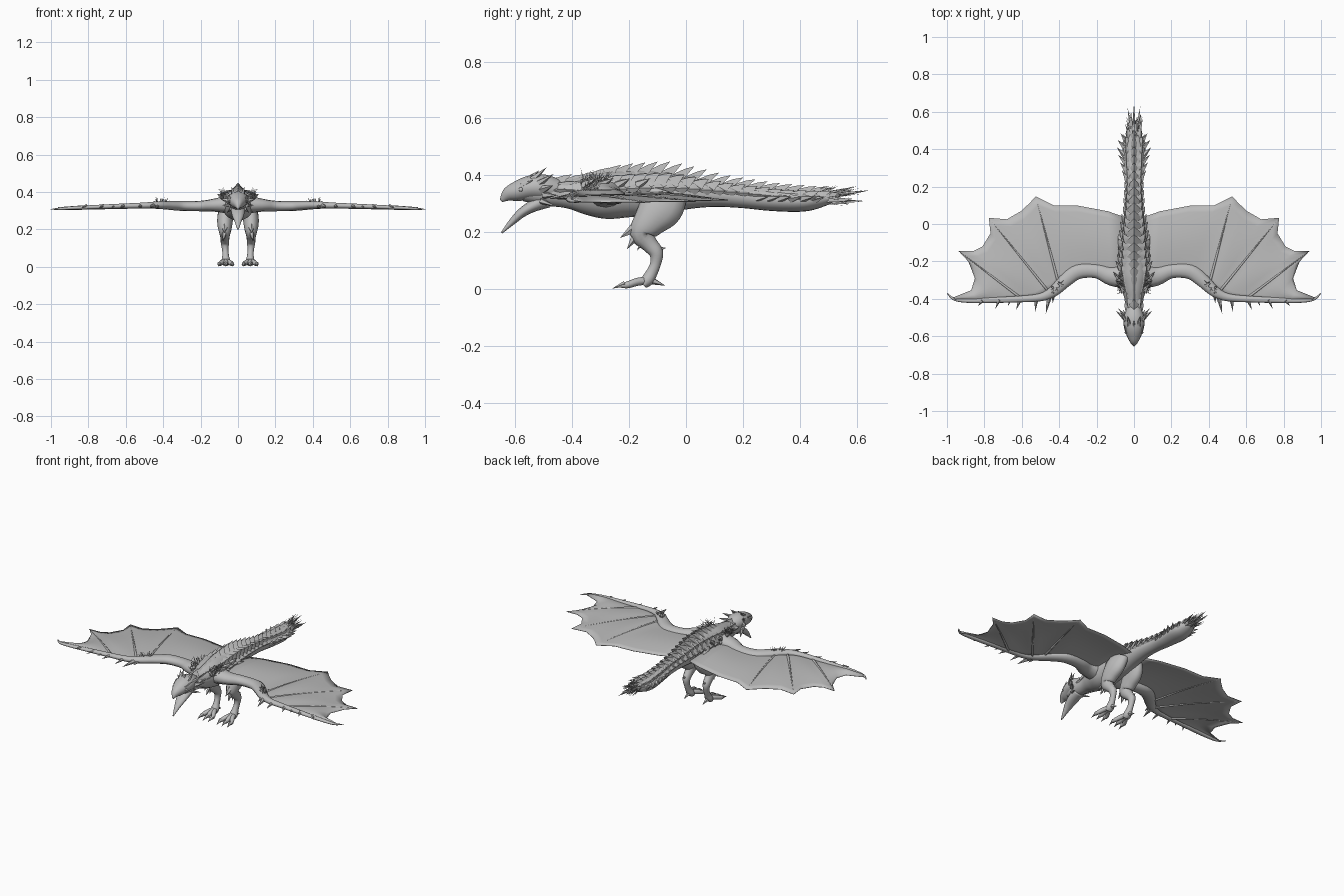
import bpy, bmesh, math, random
from mathutils import Vector as V

if "Cube" in bpy.data.objects:
    bpy.data.objects.remove(bpy.data.objects["Cube"])

random.seed(4)
grey = bpy.data.materials.new("scale_grey")
grey.diffuse_color = (0.5, 0.5, 0.5, 1)
grey.use_nodes = True
grey.node_tree.nodes["Principled BSDF"].inputs["Base Color"].default_value = grey.diffuse_color


def finish(name, bm, mirror=False, smooth=False, thick=0):
    bmesh.ops.recalc_face_normals(bm, faces=bm.faces)
    for f in bm.faces:
        f.smooth = smooth
    me = bpy.data.meshes.new(name)
    bm.to_mesh(me)
    bm.free()
    me.materials.append(grey)
    ob = bpy.data.objects.new(name, me)
    bpy.context.collection.objects.link(ob)
    if thick:
        m = ob.modifiers.new("thickness", 'SOLIDIFY')
        m.thickness, m.offset = thick, 0
    if mirror:
        ob.modifiers.new("mirror", 'MIRROR').use_mirror_merge = False
    return ob


def spline(rows, steps):
    """Catmull-Rom interpolation of rows of numbers."""
    out, n = [], len(rows)
    for i in range(n - 1):
        a, b, c, d = rows[max(i - 1, 0)], rows[i], rows[i + 1], rows[min(i + 2, n - 1)]
        for k in range(steps):
            t = k / steps
            out.append([0.5 * (2 * q + (r - p) * t + (2 * p - 5 * q + 4 * r - s) * t * t
                               + (3 * q - p - 3 * r + s) * t ** 3) for p, q, r, s in zip(a, b, c, d)])
    return out + [list(rows[-1])]


def tube(bm, rows, ref=(1, 0, 0), sides=12, steps=4):
    """Elliptical tube; each row is x, y, z, radius along ref, radius across."""
    pts, rings = spline(rows, steps), []
    for i, (x, y, z, a, b) in enumerate(pts):
        t = (V(pts[min(i + 1, len(pts) - 1)][:3]) - V(pts[max(i - 1, 0)][:3])).normalized()
        s = V(ref)
        s = (s - t * s.dot(t)).normalized()
        n = t.cross(s)
        rings.append([bm.verts.new(V((x, y, z)) + s * a * math.cos(u) + n * b * math.sin(u))
                      for u in (2 * math.pi * k / sides for k in range(sides))])
    for r, q in zip(rings, rings[1:]):
        for k in range(sides):
            j = (k + 1) % sides
            bm.faces.new((r[k], r[j], q[j], q[k]))
    bm.faces.new(rings[0])
    bm.faces.new(rings[-1])


def spike(bm, base, tip, r, n=5):
    base, tip = V(base), V(tip)
    d = (tip - base).normalized()
    s = d.orthogonal().normalized()
    t = d.cross(s)
    ring = [bm.verts.new(base + (s * math.cos(u) + t * math.sin(u)) * r)
            for u in (2 * math.pi * k / n for k in range(n))]
    top = bm.verts.new(tip)
    for k in range(n):
        bm.faces.new((ring[k], ring[(k + 1) % n], top))
    bm.faces.new(ring)


# Body, neck and tail: y, centre z, half width, half height
trunk = [(-.57, .345, .036, .036), (-.5, .34, .043, .046), (-.42, .335, .046, .05),
         (-.35, .332, .066, .07), (-.28, .33, .085, .083), (-.2, .335, .078, .082),
         (-.1, .338, .07, .078), (0, .338, .058, .058), (.1, .333, .048, .044),
         (.2, .325, .045, .04), (.3, .315, .052, .04), (.4, .31, .06, .038),
         (.46, .315, .048, .032), (.53, .325, .02, .015)]
bm = bmesh.new()
tube(bm, [(0, y, z, w, h) for y, z, w, h in trunk], sides=20, steps=5)
finish("body", bm, smooth=True)
fine = spline(trunk, 10)

# Overlapping armour scales in rows along the back
bm = bmesh.new()


def scale(y, ang, wid, length, lift):
    _, z, w, h = min(fine, key=lambda r: abs(r[0] - y))
    p = V((w * math.sin(ang), y, z + h * math.cos(ang)))
    n = V((math.sin(ang) / w, 0, math.cos(ang) / h)).normalized()
    c, d = V((n.z, 0, -n.x)), V((0, 1, 0))
    sunk = n * -0.008 - n * wid * 0.15
    L0, R0, L1, R1, T, C, M = [bm.verts.new(q) for q in (
        p - c * wid * .7 + sunk, p + c * wid * .7 + sunk,
        p - c * wid + d * length * .5 + sunk, p + c * wid + d * length * .5 + sunk,
        p + d * length + n * lift, p + n * .002, p + d * length * .5 + n * (lift * .5 + .004))]
    for f in ((C, L0, L1, M), (C, M, R1, R0), (M, L1, T), (M, T, R1), (L0, R0, R1, T, L1), (L0, C, R0)):
        bm.faces.new(f)


for i in range(22):
    y = -.47 + i * .043
    big = max(.45, 1 - abs(y + .15) / .75)
    scale(y, 0, .036 * big + .008, .07, .032 * big)
    for s in (1, -1):
        scale(y + .02, s * .75, .03 * big + .006, .058, .018 * big)
        scale(y, s * 1.35, .024 * big + .004, .05, .012 * big)
finish("back_scales", bm)

# Head: hooked upper beak and open lower jaw
bm = bmesh.new()
tube(bm, [(0, -.45, .345, .04, .04), (0, -.5, .357, .055, .046), (0, -.545, .357, .055, .043),
          (0, -.59, .345, .042, .036), (0, -.625, .333, .025, .025), (0, -.65, .31, .004, .006)])
tube(bm, [(0, -.49, .315, .036, .03), (0, -.535, .294, .036, .022), (0, -.575, .27, .03, .017),
          (0, -.61, .238, .017, .012), (0, -.648, .198, .003, .003)])
finish("head", bm, smooth=True)

# Crest horns, cheek frill and brow
bm = bmesh.new()
spike(bm, (0, -.57, .375), (0, -.515, .418), .016)
spike(bm, (0, -.61, .35), (0, -.585, .385), .012)
finish("nose_horns", bm)
bm = bmesh.new()
for base, tip, r in (((.025, -.54, .385), (.034, -.49, .428), .014),
                     ((.04, -.52, .37), (.075, -.465, .405), .014),
                     ((.045, -.505, .35), (.097, -.465, .365), .016),
                     ((.045, -.5, .33), (.085, -.45, .33), .013),
                     ((.035, -.51, .31), (.06, -.455, .29), .011),
                     ((.034, -.58, .362), (.055, -.535, .385), .011)):
    spike(bm, base, tip, r)
finish("head_spikes", bm, mirror=True)
bm = bmesh.new()
bmesh.ops.create_uvsphere(bm, u_segments=10, v_segments=6, radius=.008)
bmesh.ops.translate(bm, verts=bm.verts, vec=(.042, -.58, .35))
finish("eyes", bm, mirror=True, smooth=True)

# Wing arm and long leading finger
bm = bmesh.new()
tube(bm, [(.03, -.28, .335, .055, .07), (.12, -.28, .33, .036, .05), (.2, -.252, .325, .028, .038),
          (.3, -.255, .325, .026, .04), (.37, -.305, .328, .023, .036), (.43, -.36, .33, .02, .029),
          (.5, -.392, .328, .016, .021), (.62, -.402, .325, .013, .017), (.76, -.407, .32, .011, .015),
          (.88, -.41, .315, .009, .012), (.96, -.402, .31, .006, .008), (1.0, -.37, .308, .001, .002)],
     ref=(0, 0, 1))
finish("wing_arm", bm, mirror=True, smooth=True)

# Claws along the leading edge
bm = bmesh.new()
for x, y, tx, ty, r in ((.45, -.375, .472, -.482, .017), (.43, -.37, .435, -.425, .013),
                        (.52, -.395, .53, -.475, .012), (.61, -.405, .63, -.46, .011),
                        (.66, -.405, .675, -.44, .008), (.72, -.405, .742, -.455, .01),
                        (.81, -.41, .835, -.44, .009)):
    spike(bm, (x, y, .327), (tx, ty, .318), r, 6)
finish("wing_claws", bm, mirror=True)

# Wing membrane lofted between arm and scalloped trailing edge
lead = [(.03, -.25), (.12, -.27), (.22, -.25), (.32, -.26), (.4, -.33), (.41, -.34), (.42, -.35),
        (.43, -.36), (.45, -.37), (.47, -.38), (.5, -.39), (.54, -.395), (.6, -.4), (.66, -.4),
        (.74, -.405), (.84, -.408), (.96, -.402)]
trail = [(.03, .03), (.14, .068), (.3, .098), (.43, .1), (.525, .147), (.56, .11), (.605, .068),
         (.68, .025), (.776, .033), (.767, -.05), (.81, -.12), (.86, -.145), (.937, -.145),
         (.885, -.2), (.85, -.29), (.87, -.355), (.965, -.393)]
bm = bmesh.new()
N, rows = 10, []
for i, ((ax, ay), (bx, by)) in enumerate(zip(lead, trail)):
    sag = 0 if i in (4, 8, 12, 16) else .006
    row = []
    for k in range(N + 1):
        t = k / N
        x, y = ax + (bx - ax) * t, ay + (by - ay) * t
        row.append(bm.verts.new((x, y, .335 - .022 * x + math.sin(math.pi * t) * (.008 + sag) - .01 * t)))
    rows.append(row)
for r, q in zip(rows, rows[1:]):
    for k in range(N):
        bm.faces.new((r[k], q[k], q[k + 1], r[k + 1]))
finish("wing_membrane", bm, mirror=True, smooth=True, thick=.003)

# Finger bones under the membrane
bm = bmesh.new()
for i in (4, 8, 12):
    (ax, ay), (bx, by) = lead[i], trail[i]
    r = []
    for t in (0, .25, .5, .75, 1):
        x = ax + (bx - ax) * t
        rad = .008 - .0065 * t
        r.append((x, ay + (by - ay) * t, .335 - .022 * x + math.sin(math.pi * t) * .008 - .01 * t, rad, rad))
    tube(bm, r, ref=(0, 0, 1), sides=6, steps=2)
finish("wing_fingers", bm, mirror=True, smooth=True)

# Legs with toes
bm = bmesh.new()
tube(bm, [(.05, -.07, .335, .035, .075), (.065, -.09, .285, .042, .078), (.07, -.13, .235, .041, .058),
          (.07, -.155, .195, .034, .043), (.07, -.13, .16, .025, .03), (.07, -.105, .128, .022, .025),
          (.068, -.107, .09, .017, .019), (.066, -.12, .058, .018, .02), (.065, -.135, .032, .024, .022),
          (.065, -.15, .014, .02, .014)])
for x in (.032, .065, .098):
    tube(bm, [(.065, -.13, .03, .014, .014), ((x + .065) / 2, -.17, .026, .014, .014),
              (x, -.205, .015, .012, .012), (x, -.228, .014, .009, .009)], sides=8)
finish("leg", bm, mirror=True, smooth=True)
bm = bmesh.new()
for x in (.03, .065, .1):
    spike(bm, (x, -.215, .018), (x * 1.03, -.26, .002), .011)
spike(bm, (.065, -.12, .03), (.065, -.072, .012), .014)
for base, tip, r in (((.07, -.18, .215), (.075, -.232, .18), .02), ((.072, -.175, .19), (.078, -.208, .14), .019),
                     ((.075, -.15, .175), (.08, -.172, .135), .015), ((.07, -.105, .14), (.07, -.07, .145), .014)):
    spike(bm, base, tip, r)
finish("leg_claws", bm, mirror=True)

# Shoulder and tail side spikes
bm = bmesh.new()
for y, x, tx, r in ((.25, .042, .066, .012), (.29, .045, .075, .014), (.33, .048, .085, .015),
                    (.37, .052, .092, .016), (.41, .052, .088, .015), (.445, .045, .072, .012)):
    spike(bm, (x, y, .318), (tx, y + .04, .325), r)
for y, x, tx in ((-.36, .055, .085), (-.3, .075, .112), (-.24, .07, .1), (-.17, .065, .085)):
    spike(bm, (x, y, .365), (tx, y + .045, .39), .018)
finish("side_spikes", bm, mirror=True)

# Tail tip quills
bm = bmesh.new()
R = random.uniform
for i in range(70):
    a, thick = R(0, 2 * math.pi), i < 22
    y, k = R(.45, .53), R(.012, .03)
    base = V((math.cos(a) * k, y, .322 + math.sin(a) * k * .7))
    d = V((math.cos(a) * .018, R(.05, .11), math.sin(a) * .016 + .008))
    spike(bm, base, base + d, .009 if thick else .0025, 4)
spike(bm, (0, .5, .328), (0, .645, .347), .012)
finish("tail_quills", bm)

# Fur tufts on shoulders and wrists
bm = bmesh.new()
for i in range(90):
    base = V((R(.05, .085), R(-.37, -.28), R(.35, .39)))
    spike(bm, base, base + V((R(0, .025), R(-.01, .04), R(.01, .042))), .0022, 3)
for i in range(45):
    t = R(-1, 1)
    base = V((.41 + t * .03, -.335 - t * .025 + R(-.012, .012), .34))
    spike(bm, base, base + V((R(-.02, .02), R(-.02, .02), R(.012, .036))), .002, 3)
finish("fur_tufts", bm, mirror=True)
